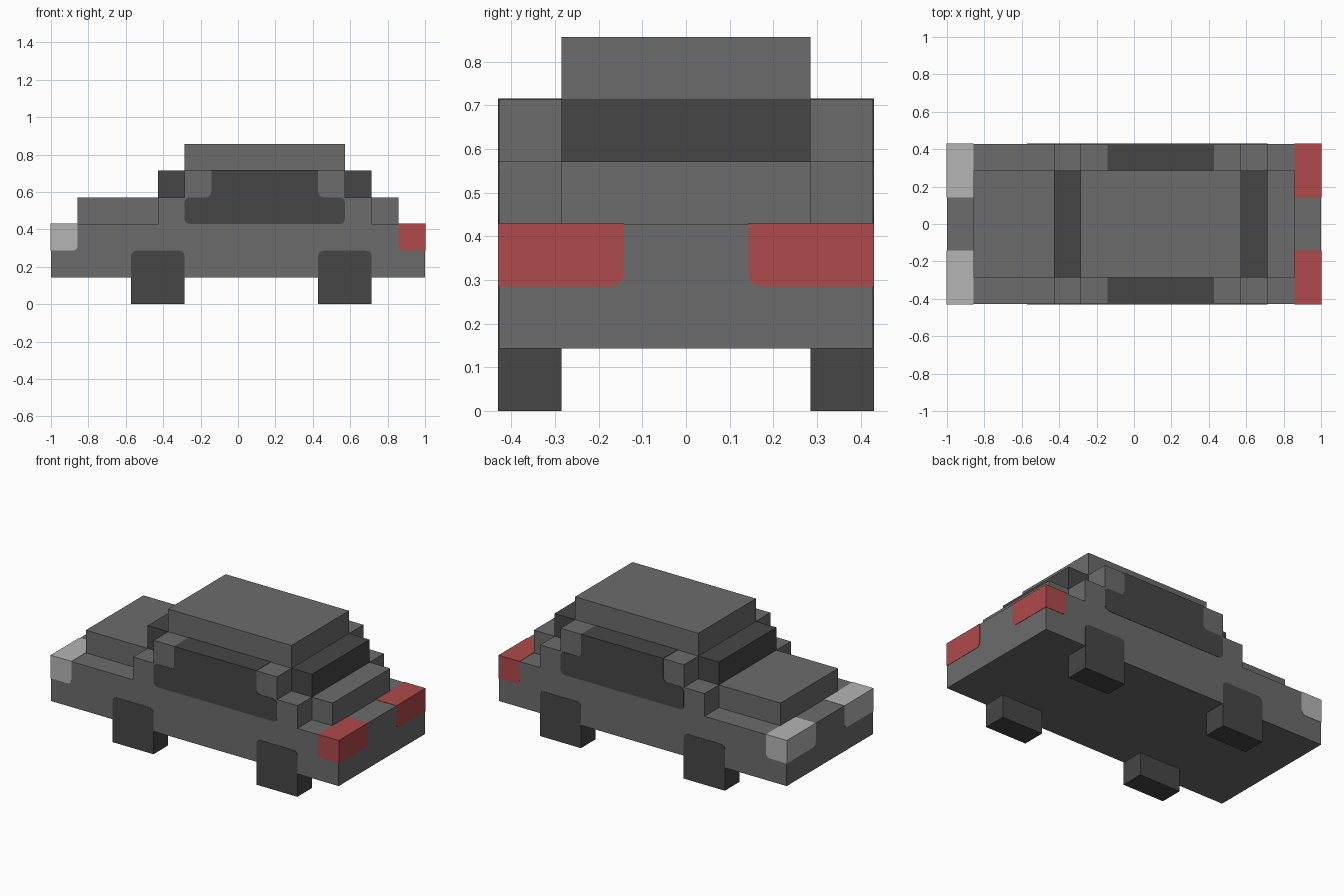
import bpy, bmesh, math
from mathutils import Vector

if "Cube" in bpy.data.objects:
    bpy.data.objects.remove(bpy.data.objects["Cube"], do_unlink=True)

# All sizes are in blocks: the car is 14 long, 6 wide and 6 high
U = 1 / 7
LENGTH, WIDTH = 14, 6
E = 0.014   # how far painted panels stand proud
R = 0.2     # corner radius of painted panels


def material(name, rgb):
    m = bpy.data.materials.new(name)
    m.use_nodes = True
    m.diffuse_color = (*rgb, 1)
    m.node_tree.nodes["Principled BSDF"].inputs["Base Color"].default_value = (*rgb, 1)
    return m


GREY = material("body grey", (0.15, 0.15, 0.15))
DARK = material("dark glass and rubber", (0.061, 0.061, 0.061))
PALE = material("headlight pale grey", (0.46, 0.46, 0.46))
RED = material("tail light red", (0.43, 0.067, 0.07))


def outline(points):
    """Right-angled outline; a third value on a point rounds that corner."""
    result = []
    for n, p in enumerate(points):
        c = Vector(p[:2])
        if len(p) == 2:
            result.append(c)
            continue
        d1 = (Vector(points[n - 1][:2]) - c).normalized()
        d2 = (Vector(points[(n + 1) % len(points)][:2]) - c).normalized()
        centre = c + p[2] * (d1 + d2)
        for s in range(6):
            t = s / 5 * math.pi / 2
            result.append(centre - p[2] * (d2 * math.cos(t) + d1 * math.sin(t)))
    return result


def rect(a0, b0, a1, b1):
    return [(a0, b0), (a1, b0), (a1, b1), (a0, b1)]


def build(name, mat, prisms, flip_x=False, flip_y=False):
    """Each prism is (outline, axis, low, high), extruded along x or y."""
    bm = bmesh.new()
    for points, axis, low, high in prisms:
        rings = []
        for depth in (low, high):
            ring = []
            for a, b in outline(points):
                x, y = (a, depth) if axis == "y" else (depth, a)
                x = LENGTH - x if flip_x else x
                y = WIDTH - y if flip_y else y
                ring.append(bm.verts.new(((x - LENGTH / 2) * U, (y - WIDTH / 2) * U, b * U)))
            rings.append(ring)
            bm.faces.new(ring)
        n = len(rings[0])
        for k in range(n):
            j = (k + 1) % n
            bm.faces.new((rings[0][k], rings[0][j], rings[1][j], rings[1][k]))
    bmesh.ops.recalc_face_normals(bm, faces=bm.faces)
    mesh = bpy.data.meshes.new(name)
    bm.to_mesh(mesh)
    bm.free()
    mesh.materials.append(mat)
    bpy.context.collection.objects.link(bpy.data.objects.new(name, mesh))


# Central body with raised bonnet and boot, then glass and roof
core = [(0, 1), (14, 1), (14, 3), (13, 3), (13, 4), (1, 4), (1, 3), (0, 3)]
build("body_core", GREY, [(core, "y", 1, 5)])
build("cabin_glass", DARK, [(rect(4, 4, 12, 5), "y", 1, 5)])
build("roof", GREY, [(rect(5, 5, 11, 6), "y", 1, 5)])

side = [(0, 1), (14, 1), (14, 3), (12, 3), (12, 4), (11, 4), (11, 5),
        (5, 5), (5, 4), (4, 4), (4, 3), (0, 3)]
window = [(5, 3, R), (11, 3, R), (11, 4, R), (10, 4, R), (10, 5 + E),
          (6, 5 + E), (6, 4, R), (5, 4, R)]

# Light panels wrapping the side, end and top of a body corner
light = [
    ([(-E, 2), (1, 2, R), (1, 3 + E), (-E, 3 + E)], "y", -E, 0),
    ([(-E, 2), (2, 2, R), (2, 3 + E), (-E, 3 + E)], "x", -E, 0),
    (rect(0, 3, 1, 3 + E), "y", 0, 2),
]

for label, far in (("near", False), ("far", True)):
    # Stepped side body and its window
    build(f"{label}_side_body", GREY, [(side, "y", 0, 1)], flip_y=far)
    build(f"{label}_side_window", DARK, [(window, "y", -E, 1)], flip_y=far)
    # Wheels with rounded upper corners
    for end, x in (("bonnet", 3), ("boot", 10)):
        wheel = [(x, 0), (x + 2, 0), (x + 2, 2, R), (x, 2, R)]
        build(f"{label}_{end}_wheel", DARK, [(wheel, "y", -E, 1)], flip_y=far)
    # Lights
    build(f"{label}_headlight", PALE, light, flip_y=far)
    build(f"{label}_tail_light", RED, light, flip_x=True, flip_y=far)
